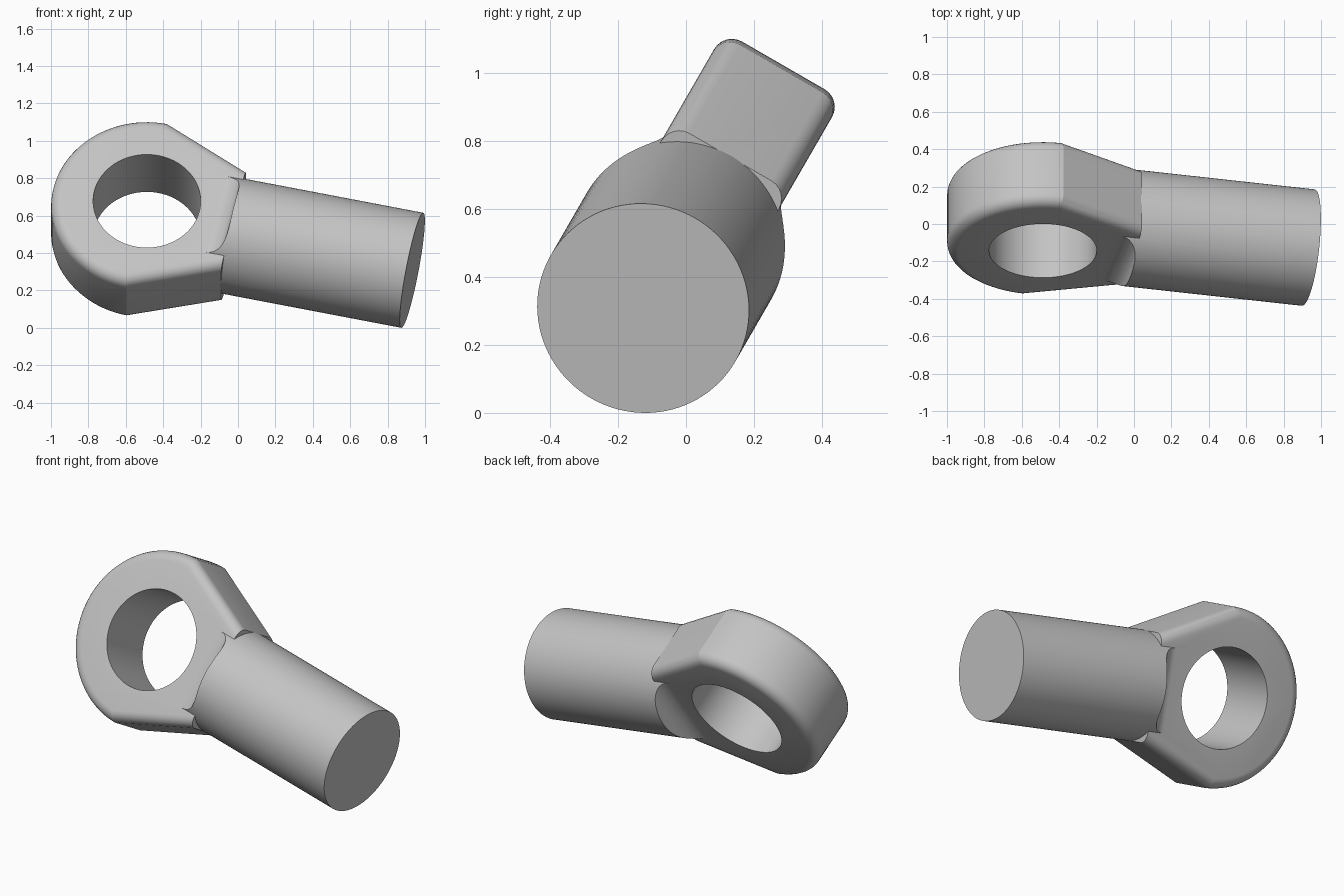
import bpy, bmesh
from math import sin, cos, pi, radians
from mathutils import Matrix, Vector

cube = bpy.data.objects.get("Cube")
if cube:
    bpy.data.objects.remove(cube, do_unlink=True)

# Main dimensions, with the eye centre at the origin and the shank along +x
EYE_R, HOLE_R, HALF_T = 0.512, 0.2875, 0.2
SHANK_R, SHANK_END, NECK = 0.313, 1.453, 0.475
ROUND, COVE = 0.06, 0.1

steel = bpy.data.materials.new("steel_grey")
steel.use_nodes = True
steel.diffuse_color = (0.55, 0.55, 0.55, 1)
steel.node_tree.nodes["Principled BSDF"].inputs["Base Color"].default_value = (0.55, 0.55, 0.55, 1)


def make_object(name, bm):
    bmesh.ops.recalc_face_normals(bm, faces=bm.faces)
    mesh = bpy.data.meshes.new(name)
    bm.to_mesh(mesh)
    bm.free()
    mesh.materials.append(steel)
    obj = bpy.data.objects.new(name, mesh)
    bpy.context.collection.objects.link(obj)
    return obj


def prism(points, direction):
    """Extrude a closed outline of 3D points along a direction."""
    bm = bmesh.new()
    face = bm.faces.new([bm.verts.new(p) for p in points])
    new = bmesh.ops.extrude_face_region(bm, geom=[face])["geom"]
    bmesh.ops.translate(bm, vec=direction, verts=[g for g in new if isinstance(g, bmesh.types.BMVert)])
    return bm


def cylinder(name, radius, start, end, turn):
    bm = bmesh.new()
    bmesh.ops.create_cone(bm, cap_ends=True, segments=96, radius1=radius, radius2=radius,
                          depth=end - start,
                          matrix=turn @ Matrix.Translation((0, 0, (start + end) / 2)))
    return make_object(name, bm)


def combine(target, tool, operation):
    mod = target.modifiers.new(operation.lower(), 'BOOLEAN')
    mod.operation, mod.object, mod.solver = operation, tool, 'EXACT'
    bpy.context.view_layer.objects.active = target
    bpy.ops.object.modifier_apply(modifier=mod.name)
    bpy.data.objects.remove(tool, do_unlink=True)


# Eye head: half disc tapering to the neck, rounded rims, square neck end
arc = [radians(90 + 180 * i / 48) for i in range(49)]
outline = [(EYE_R * cos(t), EYE_R * sin(t), -HALF_T) for t in arc]
outline += [(NECK, -0.31, -HALF_T), (NECK, 0.31, -HALF_T)]
bm = prism(outline, (0, 0, 2 * HALF_T))
bm.normal_update()
rims = [e for e in bm.edges
        if abs(e.verts[0].co.z - e.verts[1].co.z) < 0.001
        and min(v.co.x for v in e.verts) < NECK - 0.01]
bmesh.ops.bevel(bm, geom=rims, offset=ROUND, segments=6, profile=0.5, affect='EDGES')
rod_end = make_object("rod_end", bm)
combine(rod_end, cylinder("hole_cutter", HOLE_R, -1, 1, Matrix()), 'DIFFERENCE')

# Shank: round bar whose root is scooped down to both flat faces of the head
shank = cylinder("shank", SHANK_R, 0.3, SHANK_END, Matrix.Rotation(pi / 2, 4, 'Y'))
for side in (1, -1):
    profile = [(0.2, HALF_T - 0.01), (NECK - COVE - 0.015, HALF_T - 0.01)]
    for i in range(11):
        t = radians(-90 + 9 * i)
        profile.append((NECK - COVE + COVE * cos(t), HALF_T + COVE + COVE * sin(t)))
    profile += [(NECK, 0.45), (0.2, 0.45)]
    bm = prism([(x, -0.5, z * side) for x, z in profile], (0, 1, 0))
    combine(shank, make_object("cove_cutter", bm), 'DIFFERENCE')
combine(rod_end, shank, 'UNION')

# Tilt the whole part, then centre it on the ground
lean = Matrix.Rotation(radians(60), 4, 'X') @ Matrix.Rotation(radians(-12.4), 4, 'Z')
rod_end.data.transform(lean)
low, high = (Vector([f(v.co[k] for v in rod_end.data.vertices) for k in range(3)]) for f in (min, max))
mid = (low + high) / 2
rod_end.data.transform(Matrix.Translation((-mid.x, -mid.y, -low.z)))

bpy.ops.object.select_all(action='DESELECT')
rod_end.select_set(True)
bpy.context.view_layer.objects.active = rod_end
bpy.ops.object.shade_smooth_by_angle(angle=radians(19))
